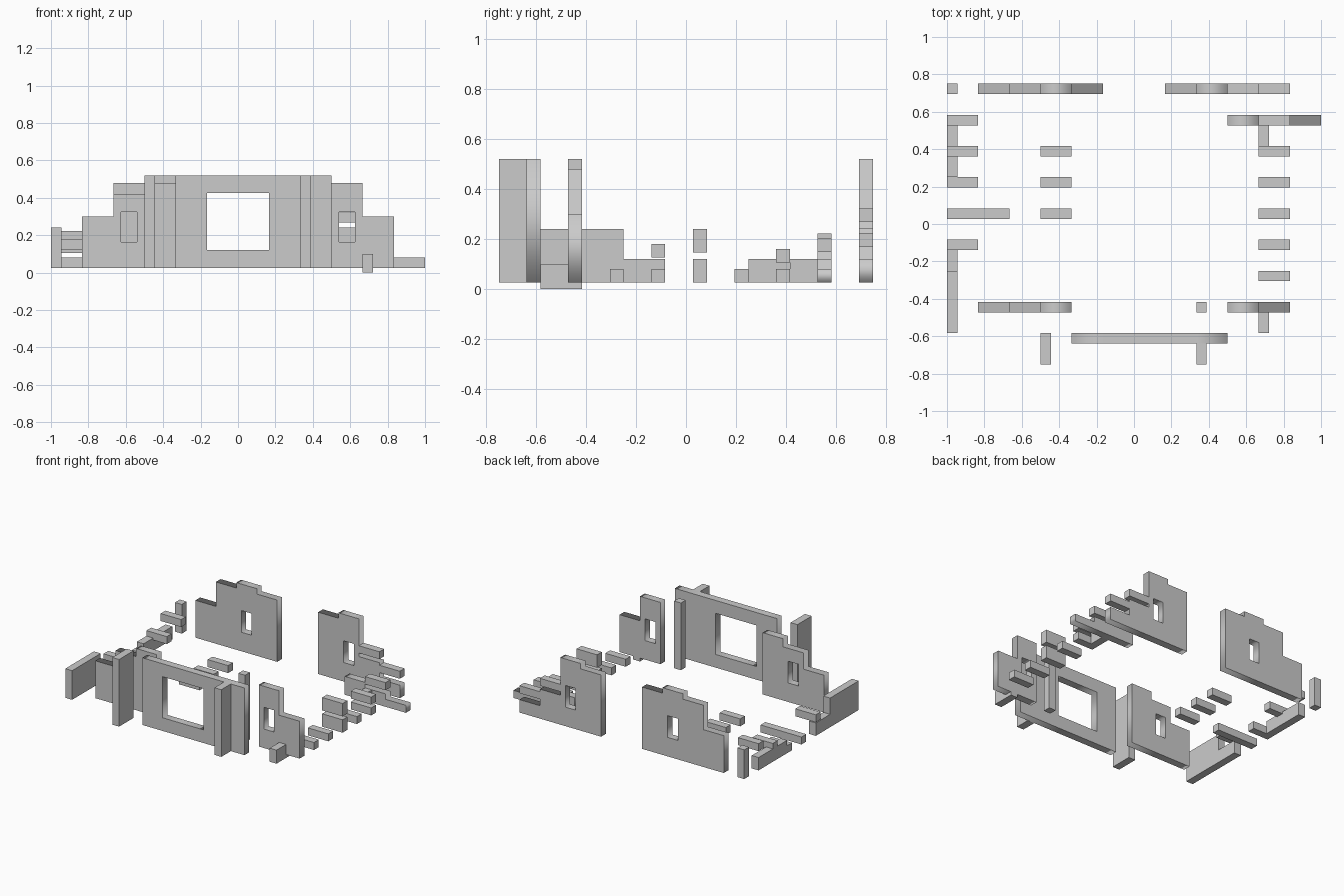
import bpy

if "Cube" in bpy.data.objects:
    bpy.data.objects.remove(bpy.data.objects["Cube"])

M = 1 / 6          # plan module
T = M / 3          # wall thickness
Z0 = 0.025         # underside of most pieces


def row(k):
    """Front face of the k-th row, counted from the back."""
    return 0.75 - T - k * M


def box(name, x0, x1, y0, y1, z0, z1):
    bpy.ops.mesh.primitive_cube_add(size=1, location=((x0 + x1) / 2, (y0 + y1) / 2, (z0 + z1) / 2))
    ob = bpy.context.object
    ob.name = name
    ob.scale = (x1 - x0, y1 - y0, z1 - z0)
    bpy.ops.object.transform_apply(location=False, rotation=False, scale=True)
    return ob


def plank(name, x0, k, z0=Z0, z1=0.08, n=1):
    return box(name, x0, x0 + n * M, row(k), row(k) + T, z0, z1)


def wall(name, x0, k, tops, hole=None):
    """Broken wall: one column per module, with an optional opening."""
    outline = [(x0, Z0)]
    for i, h in enumerate(tops):
        outline += [(x0 + i * M, h), (x0 + (i + 1) * M, h)]
    outline.append((x0 + len(tops) * M, Z0))
    loops = [outline]
    if hole:
        a, b, c, d = hole
        loops.append([(a, c), (b, c), (b, d), (a, d)])
    cu = bpy.data.curves.new(name, 'CURVE')
    cu.dimensions = '2D'
    cu.fill_mode = 'BOTH'
    cu.extrude = T / 2
    for pts in loops:
        pts = [p for i, p in enumerate(pts) if i == 0 or p != pts[i - 1]]
        sp = cu.splines.new('POLY')
        sp.points.add(len(pts) - 1)
        for q, p in zip(sp.points, pts):
            q.co = (p[0], p[1], 0, 1)
        sp.use_cyclic_u = True
    ob = bpy.data.objects.new(name, cu)
    bpy.context.collection.objects.link(ob)
    ob.rotation_euler.x = 1.5707963
    ob.location.y = row(k) + T / 2
    bpy.ops.object.select_all(action='DESELECT')
    ob.select_set(True)
    bpy.context.view_layer.objects.active = ob
    bpy.ops.object.convert(target='MESH')
    return ob


def window(cx):
    return (cx - 0.042, cx + 0.042, 0.165, 0.325)


# Back walls, with window openings
wall("back_wall_left", -5 * M, 0, [0.30, 0.48, 0.52, 0.48], window(-2.5 * M))
wall("back_wall_right", M, 0, [0.48, 0.52, 0.242, 0.12], window(2.5 * M))
plank("back_loose_plank_upper", 3 * M, 0, 0.268, 0.322)
plank("back_loose_plank_lower", 4 * M, 0, 0.168, 0.223)
box("back_corner_post", -1, -1 + T, row(0), 0.75, Z0, 0.24)

# Front walls
wall("front_wall_left", -5 * M, 7, [0.30, 0.42, 0.48], window(-3.5 * M))
wall("front_wall_right", 3 * M, 7, [0.48, 0.30], window(3.5 * M))
wall("front_bay_frame", -2 * M, 8, [0.52] * 5, (-M, M, 0.122, 0.425))

# Front posts and step
box("front_post_left", -3 * M, -3 * M + T, -0.75, row(8) + T, Z0, 0.52)
box("front_post_right", 2 * M, 2 * M + T, -0.75, row(8), Z0, 0.52)
box("inner_post_right", 2 * M, 2 * M + T, row(7), row(7) + T, Z0, 0.52)
box("front_step", 4 * M, 4 * M + T, -0.583, row(7) + T, 0, 0.10)

# Left side walls
box("left_wall_tall", -1, -1 + T, -0.583, -0.25, Z0, 0.24)
box("left_wall_low", -1, -1 + T, -0.25, row(5) + T, Z0, 0.12)
box("left_wall_back", -1, -1 + T, row(3) + T, row(1) + T, Z0, 0.12)

# Left side planks
plank("left_plank_front", -1, 5, 0.125, 0.18)
plank("left_plank_long", -1, 4, n=2)
plank("left_plank_low", -1, 3)
plank("left_plank_middle", -1, 2, 0.105, 0.16)
plank("left_plank_back", -1, 1, 0.167, 0.222)

# Inner floor planks
for k in (2, 3, 4):
    plank("inner_plank", -3 * M, k)

# Right side planks
for k in (2, 3, 5, 6):
    plank("right_plank", 4 * M, k)
plank("right_plank_raised", 4 * M, 2, 0.105, 0.16)
plank("right_block_lower", 4 * M, 4, Z0, 0.12)
plank("right_block_upper", 4 * M, 4, 0.145, 0.24)

# Right rear return wall
wall("right_return_wall", 3 * M, 1, [0.16, 0.12, 0.08])
plank("right_return_plank", 4 * M, 1, 0.147, 0.203)
box("right_side_wall", 4 * M, 4 * M + T, row(2) + T, row(1), Z0, 0.12)
